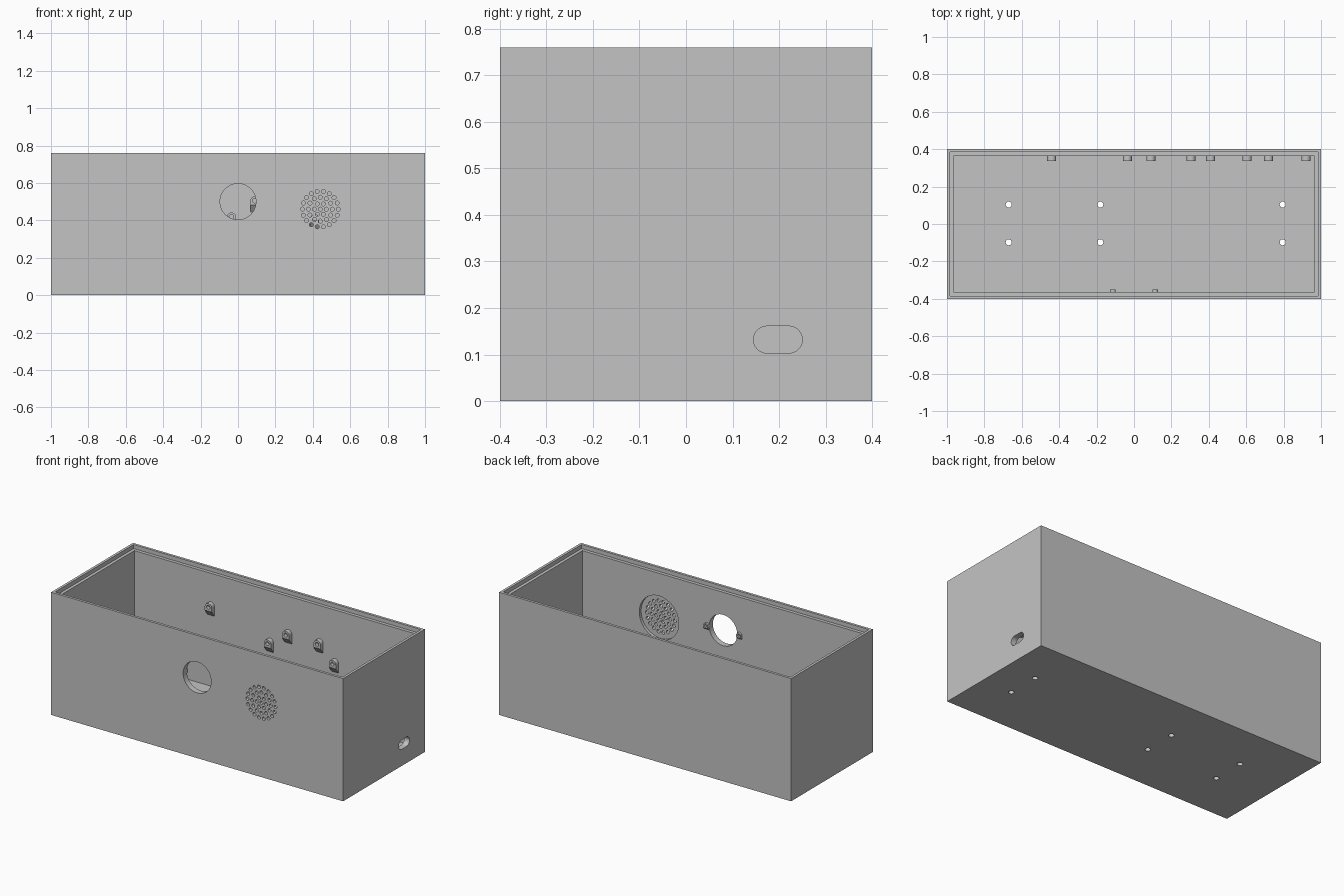
import bpy, bmesh, math
from mathutils import Matrix, Vector

if "Cube" in bpy.data.objects:
    bpy.data.objects.remove(bpy.data.objects["Cube"])

grey = bpy.data.materials.new("plain grey")
grey.use_nodes = True
colour = (0.55, 0.55, 0.55, 1)
grey.diffuse_color = colour
grey.node_tree.nodes["Principled BSDF"].inputs["Base Color"].default_value = colour

HEIGHT = 0.76
WALL_X, WALL_Y, FLOOR = 0.965, 0.364, 0.036


def make(name, bm):
    bmesh.ops.recalc_face_normals(bm, faces=bm.faces)
    mesh = bpy.data.meshes.new(name)
    bm.to_mesh(mesh)
    bm.free()
    mesh.materials.append(grey)
    obj = bpy.data.objects.new(name, mesh)
    bpy.context.collection.objects.link(obj)
    return obj


def add_box(bm, lo, hi):
    lo, hi = Vector(lo), Vector(hi)
    m = Matrix.Translation((lo + hi) / 2) @ Matrix.Diagonal((*(hi - lo), 1))
    bmesh.ops.create_cube(bm, size=1, matrix=m)


def add_cylinder(bm, centre, radius, depth, axis, sides=32):
    turn = Vector((0, 0, 1)).rotation_difference(Vector(axis)).to_matrix().to_4x4()
    bmesh.ops.create_cone(bm, cap_ends=True, segments=sides, radius1=radius,
                          radius2=radius, depth=depth,
                          matrix=Matrix.Translation(centre) @ turn)


def add_prism(bm, near, far):
    """Join two matching outlines into a closed solid."""
    a = [bm.verts.new(p) for p in near]
    b = [bm.verts.new(p) for p in far]
    bm.faces.new(a)
    bm.faces.new(b[::-1])
    for i in range(len(a)):
        j = (i + 1) % len(a)
        bm.faces.new((a[i], b[i], b[j], a[j]))


def cut(obj, bm):
    cutter = make("cutter", bm)
    cutter.hide_render = True
    mod = obj.modifiers.new("cut", 'BOOLEAN')
    mod.operation, mod.solver, mod.object = 'DIFFERENCE', 'EXACT', cutter
    bpy.context.view_layer.objects.active = obj
    bpy.ops.object.modifier_apply(modifier=mod.name)
    bpy.data.objects.remove(cutter)


def smooth(obj):
    bpy.ops.object.select_all(action='DESELECT')
    obj.select_set(True)
    bpy.context.view_layer.objects.active = obj
    bpy.ops.object.shade_smooth_by_angle(angle=math.radians(30))


# Open case with a stepped rim
bm = bmesh.new()
add_box(bm, (-1, -0.4, 0), (1, 0.4, HEIGHT))
case = make("case", bm)
for x, y, z in ((WALL_X, WALL_Y, FLOOR), (0.984, 0.384, 0.735)):
    bm = bmesh.new()
    add_box(bm, (-x, -y, z), (x, y, HEIGHT + 0.1))
    cut(case, bm)

# Speaker recess inside the front wall
SPEAKER_X, SPEAKER_Z = 0.44, 0.46
bm = bmesh.new()
add_cylinder(bm, (SPEAKER_X, -WALL_Y, SPEAKER_Z), 0.135, 0.036, (0, 1, 0), 48)
cut(case, bm)

# Round window, speaker grille, floor screw holes and cable slot
bm = bmesh.new()
add_cylinder(bm, (0, -0.38, 0.5), 0.096, 0.1, (0, 1, 0), 64)
for ring in range(4):
    count = max(1, 6 * ring)
    for i in range(count):
        a = math.tau * i / count
        r = 0.032 * ring
        add_cylinder(bm, (SPEAKER_X + r * math.cos(a), -0.38, SPEAKER_Z + r * math.sin(a)),
                     0.0105, 0.1, (0, 1, 0), 16)
for x in (-0.67, -0.18, 0.795):
    for y in (-0.098, 0.104):
        add_cylinder(bm, (x, y, 0.02), 0.016, 0.1, (0, 0, 1), 24)
slot = []
for i in range(26):
    side, step = divmod(i, 13)
    a = math.pi * (step / 12 + side) - math.pi / 2
    shift = 0.0235 if side == 0 else -0.0235
    slot.append((0.1975 + shift + 0.029 * math.cos(a), 0.132 + 0.029 * math.sin(a)))
add_prism(bm, [(0.9, y, z) for y, z in slot], [(1.1, y, z) for y, z in slot])
cut(case, bm)
smooth(case)


def standoff(name, x, z, radius, length, drop, side, hole):
    """Round-topped screw post with a sloping support beneath."""
    def outline(y, bottom):
        arc = [math.pi * i / 12 for i in range(13)]
        pts = [(x + radius * math.cos(a), y, z + radius * math.sin(a)) for a in arc]
        return pts + [(x - radius, y, z - bottom), (x + radius, y, z - bottom)]
    wall, tip = side * (WALL_Y + 0.004), side * (WALL_Y - length)
    bm = bmesh.new()
    add_prism(bm, outline(tip, radius), outline(wall, drop))
    post = make(name, bm)
    if hole:
        bm = bmesh.new()
        add_cylinder(bm, (x, tip, z), hole, length * 1.6, (0, 1, 0), 20)
        cut(post, bm)
    smooth(post)


# Screw posts on the back wall
posts = ((-0.44, 0.535), (-0.035, 0.418), (0.09, 0.505), (0.305, 0.505),
         (0.41, 0.41), (0.605, 0.41), (0.72, 0.41), (0.92, 0.41))
for n, (x, z) in enumerate(posts):
    standoff(f"back_post_{n + 1}", x, z, 0.024, 0.027, 0.065, 1, 0.012)

# Small posts beside the round window
for name, x in (("right", -0.113), ("left", 0.113)):
    standoff(f"window_post_{name}", x, 0.503, 0.015, 0.013, 0.03, -1, 0.007)
